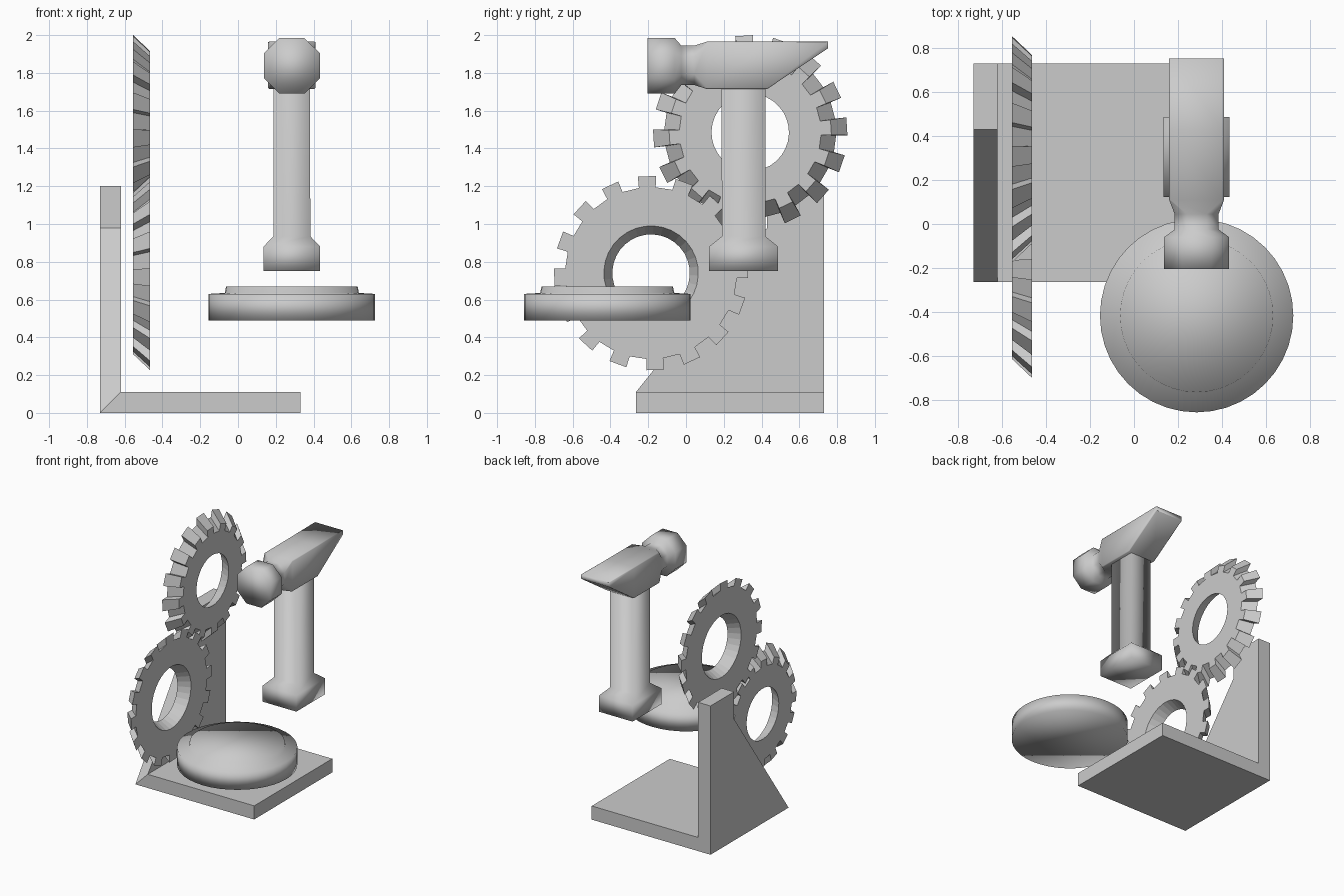
import bpy, bmesh, math

if "Cube" in bpy.data.objects:
    bpy.data.objects.remove(bpy.data.objects["Cube"])


def make(name, verts, faces, smooth=False):
    mesh = bpy.data.meshes.new(name)
    mesh.from_pydata(verts, [], faces)
    bm = bmesh.new()
    bm.from_mesh(mesh)
    bmesh.ops.recalc_face_normals(bm, faces=bm.faces)
    bm.to_mesh(mesh)
    bm.free()
    for p in mesh.polygons:
        p.use_smooth = smooth
    obj = bpy.data.objects.new(name, mesh)
    bpy.context.collection.objects.link(obj)
    return obj


def loft(name, rings, smooth=False, closed=False):
    """Bridge equal-sized rings; cap the ends, or join last to first if closed."""
    n, m = len(rings[0]), len(rings)
    verts = [v for r in rings for v in r]
    faces = []
    for k in range(m if closed else m - 1):
        a, b = k * n, ((k + 1) % m) * n
        faces += [(a + i, a + (i + 1) % n, b + (i + 1) % n, b + i) for i in range(n)]
    if not closed:
        faces += [tuple(range(n)), tuple(range((m - 1) * n, m * n))]
    return make(name, verts, faces, smooth)


# Bracket: flat base and tapering upright, mitred together
base = [(-0.73, 0), (0.33, 0), (0.33, 0.11), (-0.62, 0.11)]
loft("bracket_base", [[(x, y, z) for x, z in base] for y in (-0.265, 0.73)])


def upright_side(x, z0):
    side = [(-0.265, z0), (0.73, z0), (0.73, 1.2), (0.43, 1.2), (0.43, 0.98)]
    return [(x, y, z) for y, z in side]


loft("bracket_upright", [upright_side(-0.73, 0), upright_side(-0.62, 0.11)])


# Bevel gears, axis along x
def gear(name, cy, cz, x_small, x_big, phase, teeth=16):
    pitch = math.tau / teeth
    pattern = [(-0.25, 0), (-0.235, 1), (0.235, 1), (0.25, 0)]

    def ring(x, root, tip):
        pts = []
        for t in range(teeth):
            for f, is_tip in pattern:
                a = math.radians(phase) + (t + f) * pitch
                r = tip if is_tip else root
                pts.append((x, cy + r * math.cos(a), cz + r * math.sin(a)))
        return pts

    loft(name, [ring(x_small, 0.375, 0.43), ring(x_big, 0.455, 0.515),
                ring(x_big, 0.25, 0.25), ring(x_small, 0.205, 0.205)], closed=True)


gear("lower_gear", -0.185, 0.74, -0.555, -0.465, 2.5)
gear("upper_gear", 0.34, 1.485, -0.465, -0.555, 3.6)

# Hammer handle: rectangular shaft with flared butt
CX = 0.285


def rect(z, hx, hy):
    cy = 0.305
    return [(CX - hx, cy - hy, z), (CX + hx, cy - hy, z),
            (CX + hx, cy + hy, z), (CX - hx, cy + hy, z)]


loft("hammer_handle", [rect(0.75, 0.15, 0.183), rect(0.88, 0.15, 0.183),
                       rect(0.935, 0.098, 0.115), rect(1.74, 0.096, 0.117)], smooth=True)


# Hammer head: octagonal face and neck, square cheek, wedge claw
def octagon(y, hx, z0, z1, cut):
    zc, hz = (z0 + z1) / 2, (z1 - z0) / 2
    quarter = [(1, 1 - cut), (1 - cut, 1)]
    pts = quarter + [(-a, b) for a, b in quarter[::-1]]
    pts += [(-a, -b) for a, b in pts]
    return [(CX + a * hx, y, zc + b * hz) for a, b in pts]


loft("hammer_head", [
    octagon(-0.205, 0.148, 1.69, 1.985, 0.55),
    octagon(-0.06, 0.148, 1.69, 1.985, 0.55),
    octagon(-0.025, 0.10, 1.735, 1.945, 0.55),
    octagon(0.045, 0.10, 1.735, 1.945, 0.55),
    octagon(0.11, 0.125, 1.715, 1.965, 0.05),
    octagon(0.43, 0.125, 1.715, 1.965, 0.04),
    octagon(0.752, 0.125, 1.93, 1.965, 0.04)], smooth=True)

# Round disc with a rim and a raised centre
profile = [(0.44, 0.49), (0.44, 0.63), (0.355, 0.635), (0.348, 0.67)]
SEG = 40
loft("round_disc", [[(CX + r * math.cos(i * math.tau / SEG),
                      -0.417 + r * math.sin(i * math.tau / SEG), z) for i in range(SEG)]
                    for r, z in profile], smooth=True)
